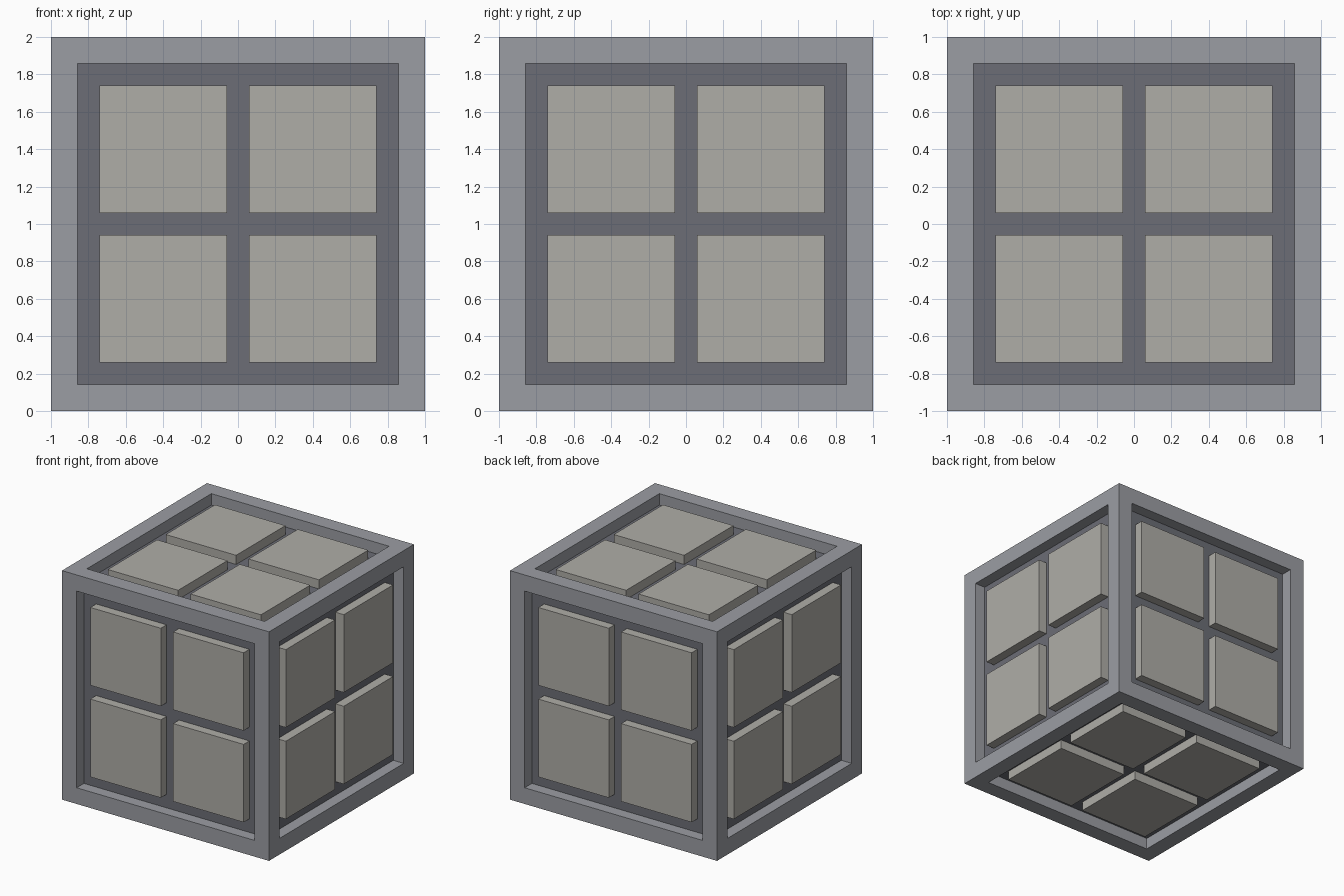
import bpy, bmesh
from mathutils import Vector, Matrix

if "Cube" in bpy.data.objects:
    bpy.data.objects.remove(bpy.data.objects["Cube"])

CENTRE = Vector((0, 0, 1))


def material(name, rgb):
    m = bpy.data.materials.new(name)
    m.diffuse_color = (*rgb, 1)
    m.use_nodes = True
    m.node_tree.nodes["Principled BSDF"].inputs["Base Color"].default_value = m.diffuse_color
    return m


def finish(name, bm, mat):
    bmesh.ops.recalc_face_normals(bm, faces=bm.faces[:])
    me = bpy.data.meshes.new(name)
    bm.to_mesh(me)
    bm.free()
    me.materials.append(mat)
    ob = bpy.data.objects.new(name, me)
    ob.location = CENTRE
    bpy.context.collection.objects.link(ob)
    return ob


frame_mat = material("frame_grey", (0.33, 0.34, 0.37))
core_mat = material("core_dark_grey", (0.15, 0.155, 0.18))
panel_mat = material("panel_warm_grey", (0.43, 0.42, 0.39))

# Outer frame: each cube side is inset and pushed in until the bars meet
bm = bmesh.new()
bmesh.ops.create_cube(bm, size=2)
sides = bm.faces[:]
bmesh.ops.inset_individual(bm, faces=sides, thickness=0.2)
for f in sides:
    f.normal_update()
caps = bmesh.ops.extrude_discrete_faces(bm, faces=sides)["faces"]
for f in caps:
    f.normal_update()
    bmesh.ops.translate(bm, verts=f.verts[:], vec=f.normal * -0.2)
bmesh.ops.delete(bm, geom=caps, context='FACES_ONLY')
bmesh.ops.remove_doubles(bm, verts=bm.verts[:], dist=1e-4)
finish("outer_frame", bm, frame_mat)

# Solid core forming the recess floors
bm = bmesh.new()
bmesh.ops.create_cube(bm, size=1.8)
finish("core", bm, core_mat)

# Four raised square panels on every side
directions = {"front": (0, -1, 0), "back": (0, 1, 0), "left": (-1, 0, 0),
              "right": (1, 0, 0), "top": (0, 0, 1), "bottom": (0, 0, -1)}
for side, d in directions.items():
    rot = Vector(d).to_track_quat('Z', 'Y').to_matrix().to_4x4()
    bm = bmesh.new()
    for u in (-0.4, 0.4):
        for v in (-0.4, 0.4):
            place = Matrix.Translation((u, v, 0.94)) @ Matrix.Diagonal((0.68, 0.68, 0.08, 1))
            bmesh.ops.create_cube(bm, size=1, matrix=rot @ place)
    finish(side + "_panels", bm, panel_mat)
